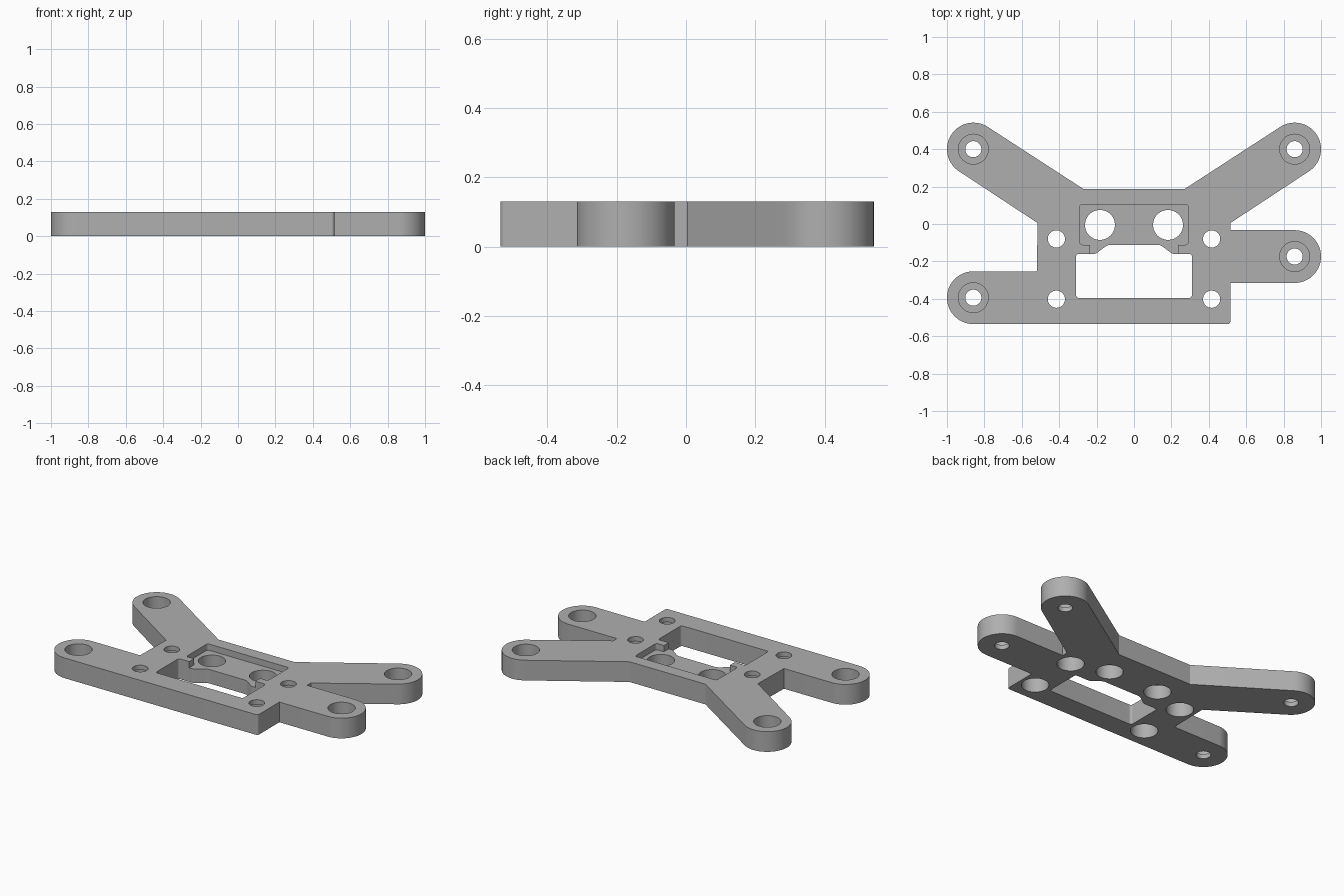
import bpy, bmesh, math
from mathutils import Vector

cube = bpy.data.objects.get("Cube")
if cube:
    bpy.data.objects.remove(cube, do_unlink=True)

THICK = 0.13      # plate thickness
R = 0.141         # arm end radius
ARM_X = 1 - R     # arm hole distance from the centre line

grey = bpy.data.materials.new("plain grey")
grey.use_nodes = True
colour = (0.43, 0.43, 0.43, 1)
grey.diffuse_color = colour
grey.node_tree.nodes["Principled BSDF"].inputs["Base Color"].default_value = colour


def fillet(corners, steps=14):
    """Round each (x, y, radius) corner of a closed outline."""
    out = []
    for i, (x, y, r) in enumerate(corners):
        p = Vector((x, y))
        if r == 0:
            out.append(p)
            continue
        a = (Vector(corners[i - 1][:2]) - p).normalized()
        b = (Vector(corners[(i + 1) % len(corners)][:2]) - p).normalized()
        half = a.angle(b) / 2
        centre = p + (a + b).normalized() * (r / math.sin(half))
        start = p + a * (r / math.tan(half)) - centre
        end = p + b * (r / math.tan(half)) - centre
        sweep = start.angle_signed(end)
        for k in range(steps + 1):
            t = -sweep * k / steps
            c, s = math.cos(t), math.sin(t)
            out.append(centre + Vector((start.x * c - start.y * s,
                                        start.x * s + start.y * c)))
    clean = []
    for p in out:
        if not clean or (p - clean[-1]).length > 1e-4:
            clean.append(p)
    return clean


def prism(name, outline, z0, z1):
    bm = bmesh.new()
    face = bm.faces.new([bm.verts.new((p.x, p.y, z0)) for p in outline])
    ext = bmesh.ops.extrude_face_region(bm, geom=[face])
    top = [g for g in ext["geom"] if isinstance(g, bmesh.types.BMVert)]
    bmesh.ops.translate(bm, verts=top, vec=(0, 0, z1 - z0))
    bmesh.ops.recalc_face_normals(bm, faces=bm.faces)
    mesh = bpy.data.meshes.new(name)
    bm.to_mesh(mesh)
    bm.free()
    mesh.materials.append(grey)
    obj = bpy.data.objects.new(name, mesh)
    bpy.context.collection.objects.link(obj)
    return obj


def circle(x, y, r, n=48):
    return [Vector((x + r * math.cos(math.tau * i / n),
                    y + r * math.sin(math.tau * i / n))) for i in range(n)]


def mirrored(half):
    """Complete a half outline, listed from rear to front on +x."""
    return half + [(-x, y, r) for x, y, r in reversed(half)]


# Angled rear arm: corners run from the waist to the rounded tip and back
along = Vector((0.835, 0.55)).normalized()
side = Vector((-along.y, along.x))
tip = Vector((ARM_X, 0.4))
outer_a = tip + along * R + side * R
outer_b = tip + along * R - side * R
rear_arm = [(0.27, 0.187, 0), (*outer_a, R), (*outer_b, R), (0.515, 0.005, 0)]

# Plate outline, clockwise
left_front_arm = [(0.515, -0.033, 0), (1, -0.033, R), (1, -0.315, R), (0.515, -0.315, 0)]
right_front_arm = [(-1, -0.535, R), (-1, -0.253, R), (-0.52, -0.253, 0)]
outline = (rear_arm + left_front_arm + [(0.515, -0.535, 0.015)] + right_front_arm
           + [(-x, y, r) for x, y, r in reversed(rear_arm)])
plate = prism("mounting_plate", fillet(outline), 0, THICK)

# Window through the plate, and the shallow pocket behind it
LOW, HIGH = -0.1, 0.3
window = mirrored([(0.14, -0.111, 0.05), (0.205, -0.16, 0.03), (0.31, -0.16, 0.015),
                   (0.31, -0.395, 0.015)])
pocket = mirrored([(0.29, 0.105, 0.015), (0.29, -0.111, 0.015), (0.235, -0.111, 0),
                   (0.235, -0.2, 0)])
cutters = [prism("window_cutter", fillet(window), LOW, HIGH),
           prism("pocket_cutter", fillet(pocket), 0.09, HIGH)]

# Pocket holes
for x in (-0.182, 0.182):
    cutters.append(prism("pocket_hole_cutter", circle(x, -0.005, 0.08), LOW, HIGH))

# Arm holes, counterbored from above
for x, y in ((-ARM_X, 0.4), (ARM_X, 0.4), (ARM_X, -0.174), (-ARM_X, -0.394)):
    cutters.append(prism("arm_hole_cutter", circle(x, y, 0.043), LOW, HIGH))
    cutters.append(prism("arm_bore_cutter", circle(x, y, 0.08), 0.03, HIGH))

# Body holes, counterbored from below
for x in (-0.415, 0.415):
    for y in (-0.08, -0.402):
        cutters.append(prism("body_hole_cutter", circle(x, y, 0.046), LOW, HIGH))
        cutters.append(prism("body_bore_cutter", circle(x, y, 0.08), LOW, 0.1))

# Cut everything out of the plate
bpy.ops.object.select_all(action="DESELECT")
plate.select_set(True)
bpy.context.view_layer.objects.active = plate
for cutter in cutters:
    cut = plate.modifiers.new("cut", "BOOLEAN")
    cut.operation = "DIFFERENCE"
    cut.solver = "EXACT"
    cut.object = cutter
    bpy.ops.object.modifier_apply(modifier=cut.name)
    bpy.data.objects.remove(cutter, do_unlink=True)

bpy.ops.object.shade_smooth_by_angle(angle=math.radians(25))
